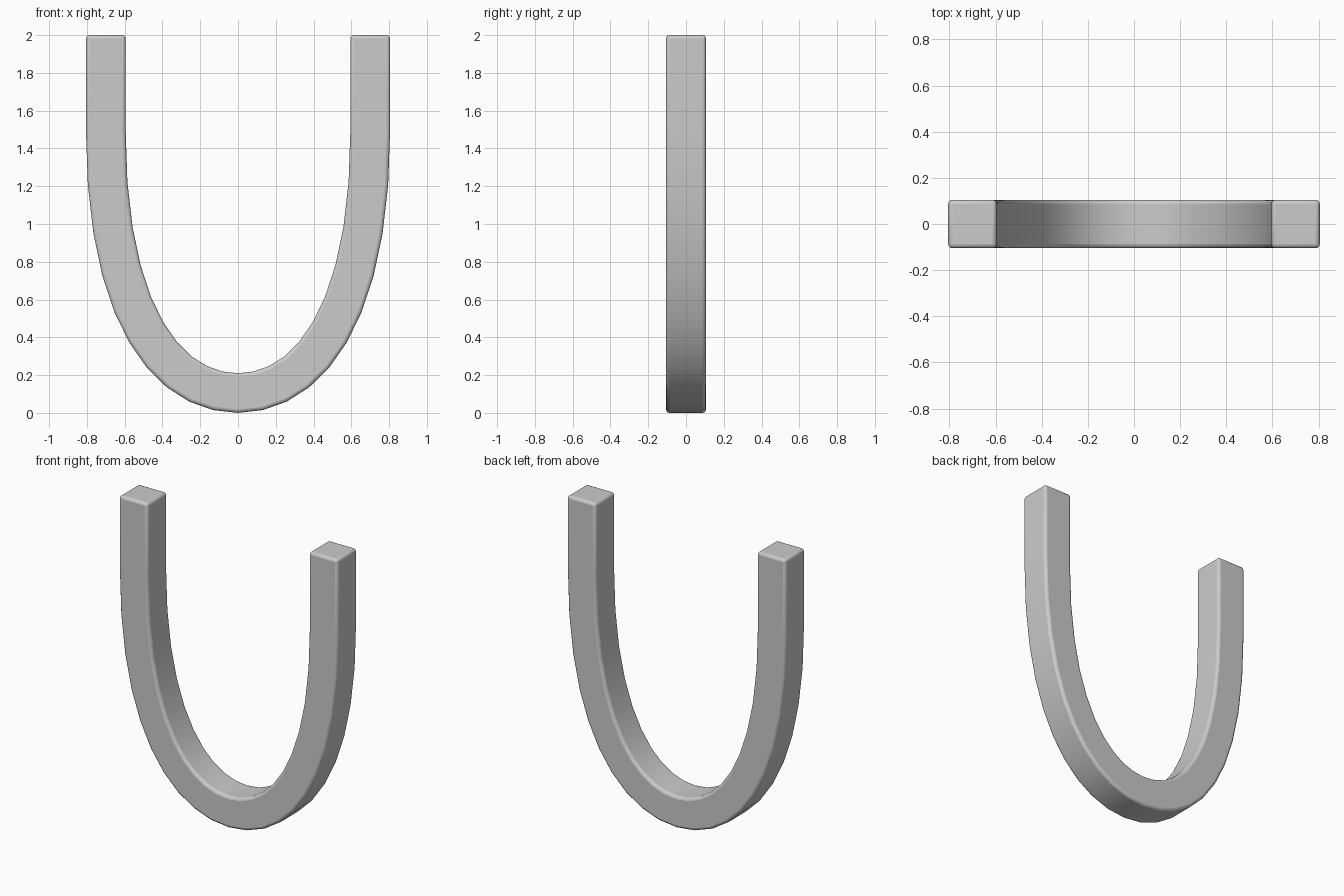
import bpy, bmesh
from mathutils import Vector
from mathutils.geometry import interpolate_bezier

if "Cube" in bpy.data.objects:
    bpy.data.objects.remove(bpy.data.objects["Cube"])

HALF = 0.105

# Right half of the centre line: bottom to straight arm, then mirrored
arc = interpolate_bezier(Vector((0, 0.11)), Vector((0.36, 0.11)),
                         Vector((0.7, 0.50)), Vector((0.7, 1.5)), 11)
right = list(arc) + [Vector((0.7, 2.0))]
path = [Vector((-p.x, p.y)) for p in reversed(right[1:])] + right

# Square section swept along the path
bm = bmesh.new()
rings = []
for i, p in enumerate(path):
    a, b = path[max(i - 1, 0)], path[min(i + 1, len(path) - 1)]
    t = (b - a).normalized()
    n = Vector((-t.y, t.x)) * HALF
    rings.append([bm.verts.new((p.x + s * n.x, y, p.y + s * n.y))
                  for s, y in ((-1, -HALF), (1, -HALF), (1, HALF), (-1, HALF))])
for r, q in zip(rings, rings[1:]):
    for k in range(4):
        j = (k + 1) % 4
        bm.faces.new((r[k], r[j], q[j], q[k]))
bm.faces.new(rings[0])
bm.faces.new(rings[-1])
bmesh.ops.recalc_face_normals(bm, faces=bm.faces)
low = min(v.co.z for v in bm.verts)
for v in bm.verts:
    if v.co.z < 1.9:
        v.co.z -= low

mesh = bpy.data.meshes.new("u_bar")
bm.to_mesh(mesh)
bm.free()
bar = bpy.data.objects.new("u_bar", mesh)
bpy.context.collection.objects.link(bar)

# Softly rounded long edges and ends
bev = bar.modifiers.new("soft_edges", 'BEVEL')
bev.width = 0.018
bev.segments = 3
bev.limit_method = 'ANGLE'
bev.angle_limit = 0.9

bpy.context.view_layer.objects.active = bar
bar.select_set(True)
bpy.ops.object.shade_smooth_by_angle(angle=0.7)
